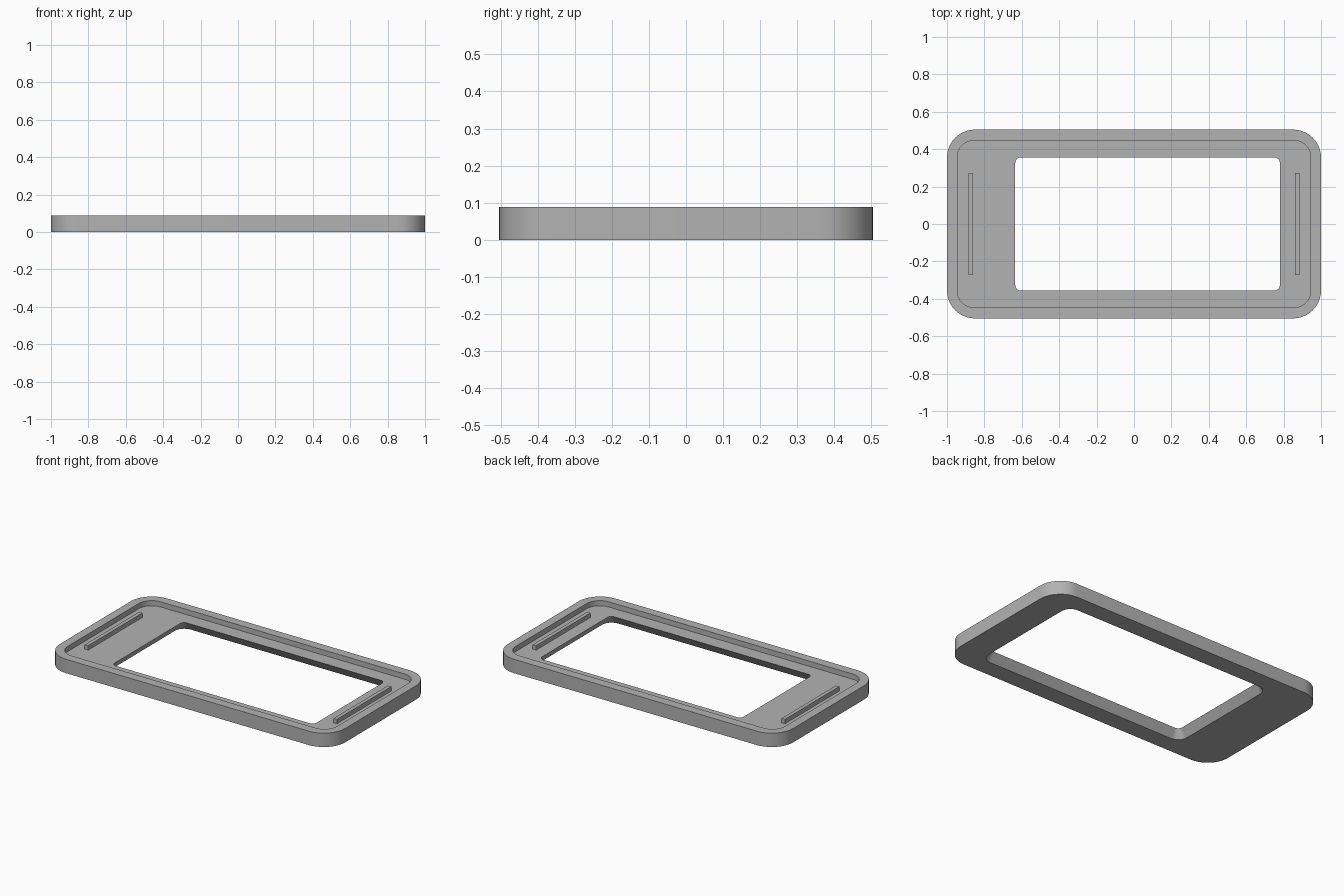
import bpy, bmesh, math

if "Cube" in bpy.data.objects:
    bpy.data.objects.remove(bpy.data.objects["Cube"])

GREY = 0.45
grey = bpy.data.materials.new("matte grey")
grey.use_nodes = True
grey.diffuse_color = (GREY, GREY, GREY, 1)
grey.node_tree.nodes["Principled BSDF"].inputs["Base Color"].default_value = (GREY, GREY, GREY, 1)

STEPS = 10  # segments per rounded corner
HEIGHT, FLOOR = 0.088, 0.055


def rounded_loop(bm, x0, x1, half_y, radius, z):
    """Counter-clockwise rounded rectangle of vertices."""
    centres = [(x1 - radius, half_y - radius), (x0 + radius, half_y - radius),
               (x0 + radius, radius - half_y), (x1 - radius, radius - half_y)]
    loop = []
    for corner, (cx, cy) in enumerate(centres):
        for i in range(STEPS + 1):
            a = math.pi / 2 * (corner + i / STEPS)
            loop.append(bm.verts.new((cx + radius * math.cos(a), cy + radius * math.sin(a), z)))
    return loop


def finish(bm, name):
    bmesh.ops.recalc_face_normals(bm, faces=bm.faces)
    mesh = bpy.data.meshes.new(name)
    bm.to_mesh(mesh)
    bm.free()
    mesh.materials.append(grey)
    obj = bpy.data.objects.new(name, mesh)
    bpy.context.collection.objects.link(obj)
    return obj


# Bezel: a closed band of loops around the offset opening, which flares downwards
FLARE = 0.035
bm = bmesh.new()
loops = [
    rounded_loop(bm, -1, 1, 0.505, 0.15, 0),
    rounded_loop(bm, -1, 1, 0.505, 0.15, HEIGHT),
    rounded_loop(bm, -0.945, 0.945, 0.447, 0.09, HEIGHT),
    rounded_loop(bm, -0.945, 0.945, 0.447, 0.09, FLOOR),
    rounded_loop(bm, -0.635, 0.78, 0.356, 0.03, FLOOR),
    rounded_loop(bm, -0.635 - FLARE, 0.78 + FLARE, 0.356 + FLARE, 0.03 + FLARE, 0),
]
for a, b in zip(loops, loops[1:] + loops[:1]):
    for i in range(len(a)):
        j = (i + 1) % len(a)
        bm.faces.new((a[i], a[j], b[j], b[i]))
bezel = finish(bm, "bezel_frame")
bpy.context.view_layer.objects.active = bezel
bezel.select_set(True)
bpy.ops.object.shade_smooth_by_angle(angle=math.radians(30))
bezel.select_set(False)

# Locating ribs on the recessed floor at both ends
for name, side in (("left_rib", 1), ("right_rib", -1)):
    bm = bmesh.new()
    bmesh.ops.create_cube(bm, size=1)
    bmesh.ops.scale(bm, vec=(0.024, 0.544, 0.03), verts=bm.verts)
    bmesh.ops.translate(bm, vec=(side * 0.872, 0, FLOOR + 0.013), verts=bm.verts)
    finish(bm, name)
